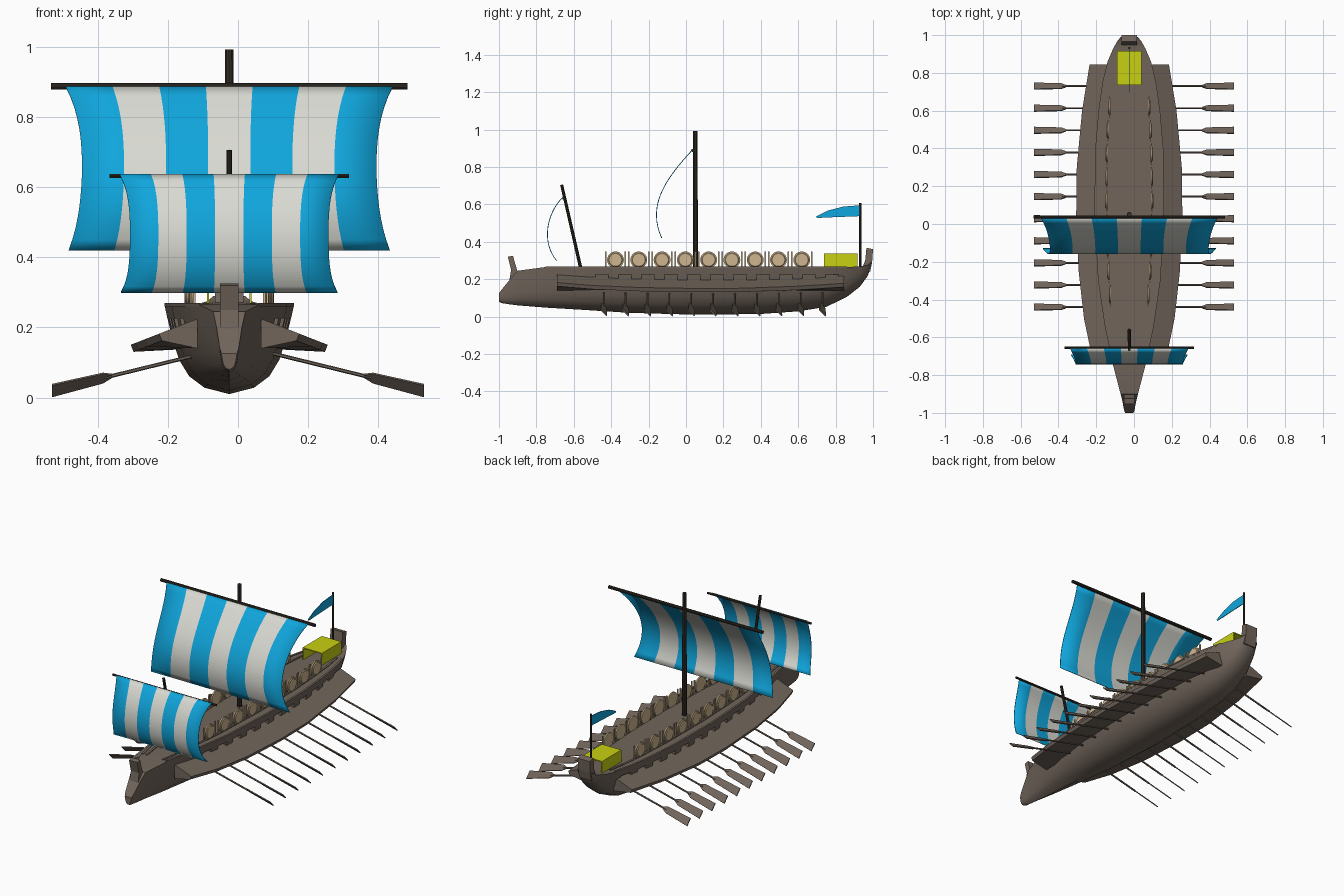
import bpy, bmesh, math
from mathutils import Vector, Matrix

if "Cube" in bpy.data.objects:
    bpy.data.objects.remove(bpy.data.objects["Cube"])

CX = -0.025  # centre line of the ship


def mat(name, rgb):
    m = bpy.data.materials.new(name)
    m.diffuse_color = (*rgb, 1)
    m.use_nodes = True
    m.node_tree.nodes["Principled BSDF"].inputs["Base Color"].default_value = m.diffuse_color
    return m


WOOD = mat("weathered_wood", (0.165, 0.13, 0.105))
DARK = mat("dark_spar_wood", (0.035, 0.028, 0.02))
BLUE = mat("sail_blue", (0.005, 0.38, 0.72))
WHITE = mat("sail_white", (0.70, 0.70, 0.65))
YELLOW = mat("canopy_yellow", (0.58, 0.64, 0.006))
TAN = mat("shield_tan", (0.62, 0.47, 0.28))


def finish(name, bm, *mats, smooth=False):
    bmesh.ops.recalc_face_normals(bm, faces=bm.faces)
    me = bpy.data.meshes.new(name)
    bm.to_mesh(me)
    bm.free()
    ob = bpy.data.objects.new(name, me)
    bpy.context.collection.objects.link(ob)
    for m in mats:
        me.materials.append(m)
    if smooth:
        activate(ob)
        bpy.ops.object.shade_smooth_by_angle(angle=math.radians(30))
    return ob


def activate(ob):
    bpy.ops.object.select_all(action='DESELECT')
    ob.select_set(True)
    bpy.context.view_layer.objects.active = ob


def box(bm, x0, x1, y0, y1, z0, z1):
    m = Matrix.Translation(((x0 + x1) / 2, (y0 + y1) / 2, (z0 + z1) / 2))
    bmesh.ops.create_cube(bm, size=1, matrix=m @ Matrix.Diagonal((x1 - x0, y1 - y0, z1 - z0, 1)))


def rod(bm, a, b, r, r2=None, n=10):
    a, b = Vector(a), Vector(b)
    m = Matrix.Translation((a + b) / 2) @ (b - a).to_track_quat('Z', 'Y').to_matrix().to_4x4()
    bmesh.ops.create_cone(bm, cap_ends=True, segments=n, radius1=r,
                          radius2=r if r2 is None else r2, depth=(b - a).length, matrix=m)


def loft(bm, rings):
    """Closed rings of equal length, capped at both ends."""
    rows = [[bm.verts.new(p) for p in ring] for ring in rings]
    n = len(rows[0])
    for a, b in zip(rows, rows[1:]):
        for i in range(n):
            bm.faces.new((a[i], a[(i + 1) % n], b[(i + 1) % n], b[i]))
    bm.faces.new(rows[0])
    bm.faces.new(rows[-1])


def lerp_table(table, y, k):
    for a, b in zip(table, table[1:]):
        if y <= b[0]:
            return a[k] + (b[k] - a[k]) * (y - a[0]) / (b[0] - a[0])
    return table[-1][k]


# Hull: stations of (y, half width, keel height, deck height)
HULL = [(-1, .022, .08, .125), (-.985, .028, .072, .145), (-.94, .036, .065, .20),
        (-.9, .046, .06, .245), (-.75, .085, .048, .265), (-.55, .128, .036, .265),
        (-.3, .165, .02, .265), (.05, .185, .01, .265), (.4, .18, .014, .265),
        (.6, .163, .028, .265), (.75, .142, .052, .265), (.86, .115, .105, .265),
        (.93, .085, .16, .268), (.97, .062, .215, .275), (.99, .045, .265, .29)]
SIDE = [(1, 1), (.94, .8), (.87, .6), (.77, .38), (.62, .2), (.38, .07)]
bm = bmesh.new()
rings = []
for y, w, zk, zt in HULL:
    half = [(w * f, zk + (zt - zk) * h) for f, h in SIDE]
    pts = half + [(0, zk)] + [(-x, z) for x, z in reversed(half)]
    rings.append([(CX + x, y, z) for x, z in pts])
loft(bm, rings)
hull = finish("hull", bm, WOOD)

# Row of oar-deck openings cut right through the hull
bm = bmesh.new()
for i in range(11):
    y = -.45 + .123 * i
    box(bm, -.6, .6, y - .035, y + .035, .187, .225)
cutter = finish("opening_cutter", bm)
cutter.hide_render = True
mod = hull.modifiers.new("openings", 'BOOLEAN')
mod.operation, mod.solver, mod.object = 'DIFFERENCE', 'EXACT', cutter
activate(hull)
bpy.ops.object.modifier_apply(modifier=mod.name)
bpy.data.objects.remove(cutter)
activate(hull)
bpy.ops.object.shade_smooth_by_angle(angle=math.radians(30))

# Bow and stern posts
for name, prof, w in (
        ("bow_post", [(-.945, .19), (-.90, .2), (-.905, .255), (-.918, .30), (-.925, .325), (-.953, .32), (-.935, .25)], .027),
        ("stern_post", [(.935, .24), (.985, .24), (.995, .29), (1, .36), (.965, .368), (.958, .30)], .04)):
    bm = bmesh.new()
    loft(bm, [[(CX + s * w, y, z) for y, z in prof] for s in (-1, 1)])
    finish(name, bm, WOOD)

# Sloping outriggers
OUT = [(-.69, .20), (-.5, .24), (-.25, .268), (.05, .281), (.3, .278), (.6, .25), (.845, .21)]
bm = bmesh.new()
for s in (-1, 1):
    loft(bm, [[(CX + s * x, y, z) for x, z in
               ((.09, .225), (w, .26 - .39 * w), (w - .008, .24 - .39 * w), (.09, .14))]
              for y, w in OUT])
finish("outriggers", bm, WOOD)

# Gunwale strips and raised central walkway
for name, f, h in (("gunwale", 1.0, .004), ("walkway", .7, .004)):
    bm = bmesh.new()
    for s in (-1, 1):
        loft(bm, [[(CX + s * (w * f - dx), y, z) for dx, z in
                   ((0, .26), (0, .265 + h), (.012, .265 + h), (.012, .26))]
                  for y, w, _, _ in HULL[4:12]])
    finish(name, bm, WOOD)

# Oars: shaft plus pitched blade, eleven on each side
bm = bmesh.new()
bw, bt = Vector((0, -.7071, .7071)), Vector((0, .7071, .7071))
for i in range(11):
    y = .73 - .117 * i
    for s in (-1, 1):
        at = lambda r: Vector((s * r, y, .02 + .245 * (.53 - r)))
        rod(bm, at(.10), at(.38), .0055, n=6)
        loft(bm, [[at(r) + bw * a * w + bt * b * .003 for a, b in ((-1, -1), (1, -1), (1, 1), (-1, 1))]
                  for r, w in ((.36, .006), (.385, .019), (.53, .024))])
finish("oars", bm, WOOD)

# Masts and yards
for name, foot, top, r, yard, half in (
        ("main", (CX, .05, .255), (CX, .05, .993), .0135, (.037, .888), .508),
        ("fore", (CX, -.562, .255), (CX, -.665, .705), .009, (-.655, .632), .342)):
    bm = bmesh.new()
    rod(bm, foot, top, r, r * .9)
    finish(name + "_mast", bm, DARK, smooth=True)
    bm = bmesh.new()
    rod(bm, (CX - half, *yard), (CX + half, *yard), r * .7)
    finish(name + "_yard", bm, DARK, smooth=True)


def sail(name, pts):
    """Billowing sail through five (y, z, half width) stations, seven stripes."""
    def at(t, k):
        total = 0
        for i, p in enumerate(pts):
            term = p[k]
            for j in range(5):
                if j != i:
                    term *= (t * 4 - j) / (i - j)
            total += term
        return total
    bm = bmesh.new()
    rows = []
    for r in range(17):
        y, z, h = (at(r / 16, k) for k in range(3))
        rows.append([bm.verts.new((CX + h * (c / 7 * 2 - 1), y, z)) for c in range(8)])
    for a, b in zip(rows, rows[1:]):
        for c in range(7):
            f = bm.faces.new((a[c], a[c + 1], b[c + 1], b[c]))
            f.material_index = c % 2
    ob = finish(name, bm, BLUE, WHITE, smooth=True)
    sol = ob.modifiers.new("cloth", 'SOLIDIFY')
    sol.thickness, sol.offset = .004, 0


sail("main_sail", [(.033, .89, .468), (-.068, .77, .428), (-.135, .655, .42), (-.158, .54, .428), (-.13, .42, .458)])
sail("fore_sail", [(-.66, .637, .313), (-.718, .55, .287), (-.74, .46, .283), (-.732, .375, .287), (-.692, .30, .309)])

# Shields along the walkway, with rims and rail posts
discs, rims = bmesh.new(), bmesh.new()
for i in range(9):
    y = -.377 + .1245 * i
    for s in (-1, 1):
        x = CX + s * lerp_table(HULL, y, 1) * .65
        rod(discs, (x - .004, y, .303), (x + .004, y, .303), .045, n=24)
        rod(discs, (x + s * .004, y, .303), (x + s * .008, y, .303), .038, .034, n=24)
        for d in (-.053, .053):
            box(rims, x - .003, x + .003, y + d - .004, y + d + .004, .26, .347)
finish("shields", discs, TAN, smooth=True)
finish("shield_posts", rims, TAN)

# Open-ended stern canopy
bm = bmesh.new()
box(bm, CX - .064, CX + .064, .737, .917, .33, .336)
for s in (-1, 1):
    x = CX + s * .061
    box(bm, x - .003, x + .003, .737, .917, .20, .332)
finish("stern_canopy", bm, YELLOW)

# Flag pole and pennant
bm = bmesh.new()
rod(bm, (CX, .932, .25), (CX, .932, .607), .006)
finish("flag_pole", bm, DARK, smooth=True)
bm = bmesh.new()
prof = [(.93, .537), (.93, .595), (.84, .588), (.76, .567), (.695, .535), (.70, .527), (.78, .531)]
loft(bm, [[(CX + dx, y, z) for y, z in prof] for dx in (-.002, .002)])
finish("pennant", bm, BLUE)
